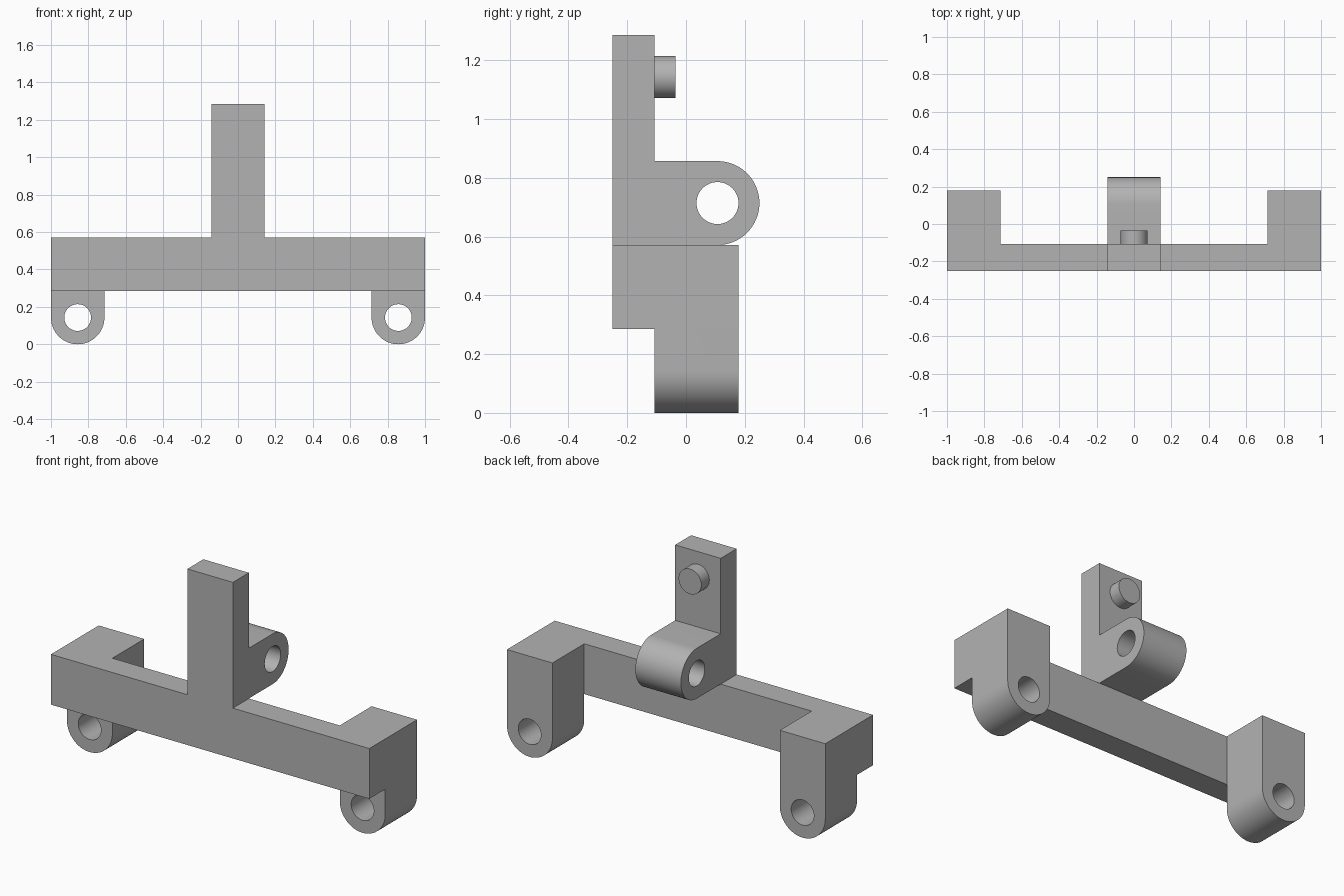
import bpy, bmesh, math
from mathutils import Matrix, Vector

if "Cube" in bpy.data.objects:
    bpy.data.objects.remove(bpy.data.objects["Cube"], do_unlink=True)

U = 1 / 7            # design module: the bracket is 14 modules wide
FRONT, BACK = -1.75 * U, -0.75 * U   # front and back of the plate
HOLE = 0.5 * U       # radius of the holes and the peg

grey = bpy.data.materials.new("grey")
grey.use_nodes = True
grey.diffuse_color = (0.45, 0.45, 0.45, 1)
grey.node_tree.nodes["Principled BSDF"].inputs["Base Color"].default_value = grey.diffuse_color


def prism(name, outline, offset):
    """Extrude a closed 3D outline along an offset into a solid."""
    bm = bmesh.new()
    face = bm.faces.new([bm.verts.new(p) for p in outline])
    top = bmesh.ops.extrude_face_region(bm, geom=[face], use_keep_orig=True)["geom"]
    bmesh.ops.translate(bm, vec=offset, verts=[v for v in top if isinstance(v, bmesh.types.BMVert)])
    bmesh.ops.recalc_face_normals(bm, faces=bm.faces)
    mesh = bpy.data.meshes.new(name)
    bm.to_mesh(mesh)
    bm.free()
    obj = bpy.data.objects.new(name, mesh)
    bpy.context.collection.objects.link(obj)
    mesh.materials.append(grey)
    return obj


def arc(cx, cy, r, start, end, steps):
    return [(cx + r * math.cos(math.radians(start + (end - start) * i / steps)),
             cy + r * math.sin(math.radians(start + (end - start) * i / steps)))
            for i in range(steps + 1)]


def combine(target, tool, operation):
    """Fuse or cut with a solid, then discard that solid."""
    mod = target.modifiers.new(operation, "BOOLEAN")
    mod.operation, mod.object, mod.solver = operation, tool, "EXACT"
    bpy.context.view_layer.objects.active = target
    bpy.ops.object.modifier_apply(modifier=mod.name)
    bpy.data.objects.remove(tool, do_unlink=True)


# Crossbar with upright post, as one T-shaped plate
half = [(7, 2), (7, 4), (1, 4), (1, 9)]
tee = half + [(-x, z) for x, z in reversed(half)]
body = prism("bracket_body", [(x * U, FRONT, z * U) for x, z in tee], Vector((0, U, 0)))

# Round-ended lugs below each end of the bar
for name, side in (("left_lug", 1), ("right_lug", -1)):
    cx = side * 6 * U
    shape = arc(cx, U, U, 180, 360, 32) + [(cx + U, 4 * U), (cx - U, 4 * U)]
    lug = prism(name, [(x, BACK, z) for x, z in shape], Vector((0, 2 * U, 0)))
    combine(body, lug, "UNION")
    ring = arc(cx, U, HOLE, 0, 360, 48)[:-1]
    hole = prism("hole_cutter", [(x, BACK - U, z) for x, z in ring], Vector((0, 4 * U, 0)))
    combine(body, hole, "DIFFERENCE")

# Pivot eye behind the foot of the post
cy, cz = 0.75 * U, 5 * U
shape = arc(cy, cz, U, -90, 90, 32) + [(BACK, 6 * U), (BACK, 4 * U)]
eye = prism("pivot_eye", [(-U, y, z) for y, z in shape], Vector((2 * U, 0, 0)))
combine(body, eye, "UNION")
ring = arc(cy, cz, HOLE, 0, 360, 48)[:-1]
hole = prism("hole_cutter", [(-2 * U, y, z) for y, z in ring], Vector((4 * U, 0, 0)))
combine(body, hole, "DIFFERENCE")

# Locating peg near the top of the post
ring = arc(0, 8 * U, HOLE, 0, 360, 48)[:-1]
peg = prism("peg", [(x, BACK, z) for x, z in ring], Vector((0, HOLE, 0)))

# Merge flat regions and smooth only the curved walls
bm = bmesh.new()
bm.from_mesh(body.data)
bmesh.ops.remove_doubles(bm, verts=bm.verts, dist=0.0001)
bmesh.ops.dissolve_limit(bm, angle_limit=math.radians(1), verts=bm.verts, edges=bm.edges)
bm.to_mesh(body.data)
bm.free()
bpy.ops.object.select_all(action="DESELECT")
for obj in (body, peg):
    obj.select_set(True)
bpy.context.view_layer.objects.active = body
bpy.ops.object.shade_smooth_by_angle(angle=math.radians(30))
